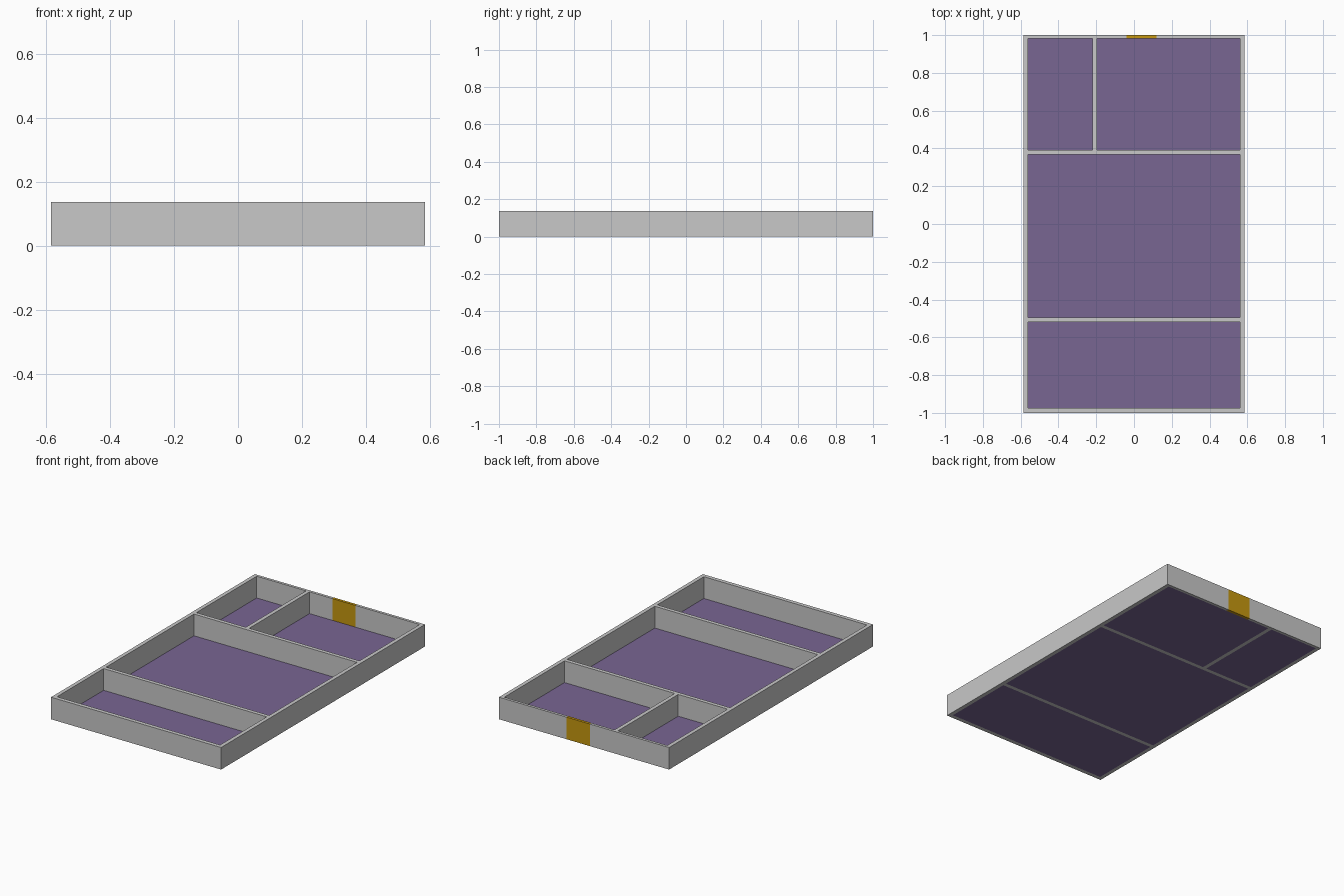
import bpy

if "Cube" in bpy.data.objects:
    bpy.data.objects.remove(bpy.data.objects["Cube"])

H = 0.137            # wall height
X0, X1 = -0.584, 0.584   # outer faces
IX0, IX1 = -0.56, 0.56   # inner faces
IY0, IY1 = -0.975, 0.983


def material(name, rgb):
    m = bpy.data.materials.new(name)
    m.diffuse_color = (*rgb, 1.0)
    m.use_nodes = True
    m.node_tree.nodes["Principled BSDF"].inputs["Base Color"].default_value = m.diffuse_color
    return m


GREY = material("light_grey", (0.58, 0.58, 0.58))
PURPLE = material("muted_purple", (0.19, 0.132, 0.29))
GOLD = material("dark_gold", (0.56, 0.31, 0.005))


def box(name, x, y, z, mat):
    """Box spanning the given (min, max) ranges."""
    bpy.ops.mesh.primitive_cube_add(size=1, location=[(a + b) / 2 for a, b in (x, y, z)])
    ob = bpy.context.object
    ob.name = name
    ob.scale = [b - a for a, b in (x, y, z)]
    bpy.ops.object.transform_apply(location=False, rotation=False, scale=True)
    ob.data.materials.append(mat)
    return ob


# Outer walls; the back wall leaves an opening for the double door
DOOR = (-0.04, 0.04, 0.12)
walls = {
    "left_wall": ((X0, IX0), (-1, 1)),
    "right_wall": ((IX1, X1), (-1, 1)),
    "front_wall": ((IX0, IX1), (-1, IY0)),
    "back_wall_left": ((IX0, DOOR[0]), (IY1, 1)),
    "back_wall_right": ((DOOR[2], IX1), (IY1, 1)),
    # Inner partitions
    "front_partition": ((IX0, IX1), (-0.518, -0.494)),
    "rear_partition": ((IX0, IX1), (0.368, 0.392)),
    "room_divider": ((-0.221, -0.197), (0.392, IY1)),
}
for name, (x, y) in walls.items():
    box(name, x, y, (0, H), GREY)

# Room floors, flush with the underside of the walls
floors = {
    "front_room_floor": ((IX0, IX1), (IY0, -0.518)),
    "main_room_floor": ((IX0, IX1), (-0.494, 0.368)),
    "small_room_floor": ((IX0, -0.221), (0.392, IY1)),
    "entry_room_floor": ((-0.197, IX1), (0.392, IY1)),
}
for name, (x, y) in floors.items():
    box(name, x, y, (0, 0.002), PURPLE)

# Double door leaves
for i, side in enumerate(("left", "right")):
    box(f"door_leaf_{side}", (DOOR[i], DOOR[i + 1]), (IY1, 1), (0, H), GOLD)
